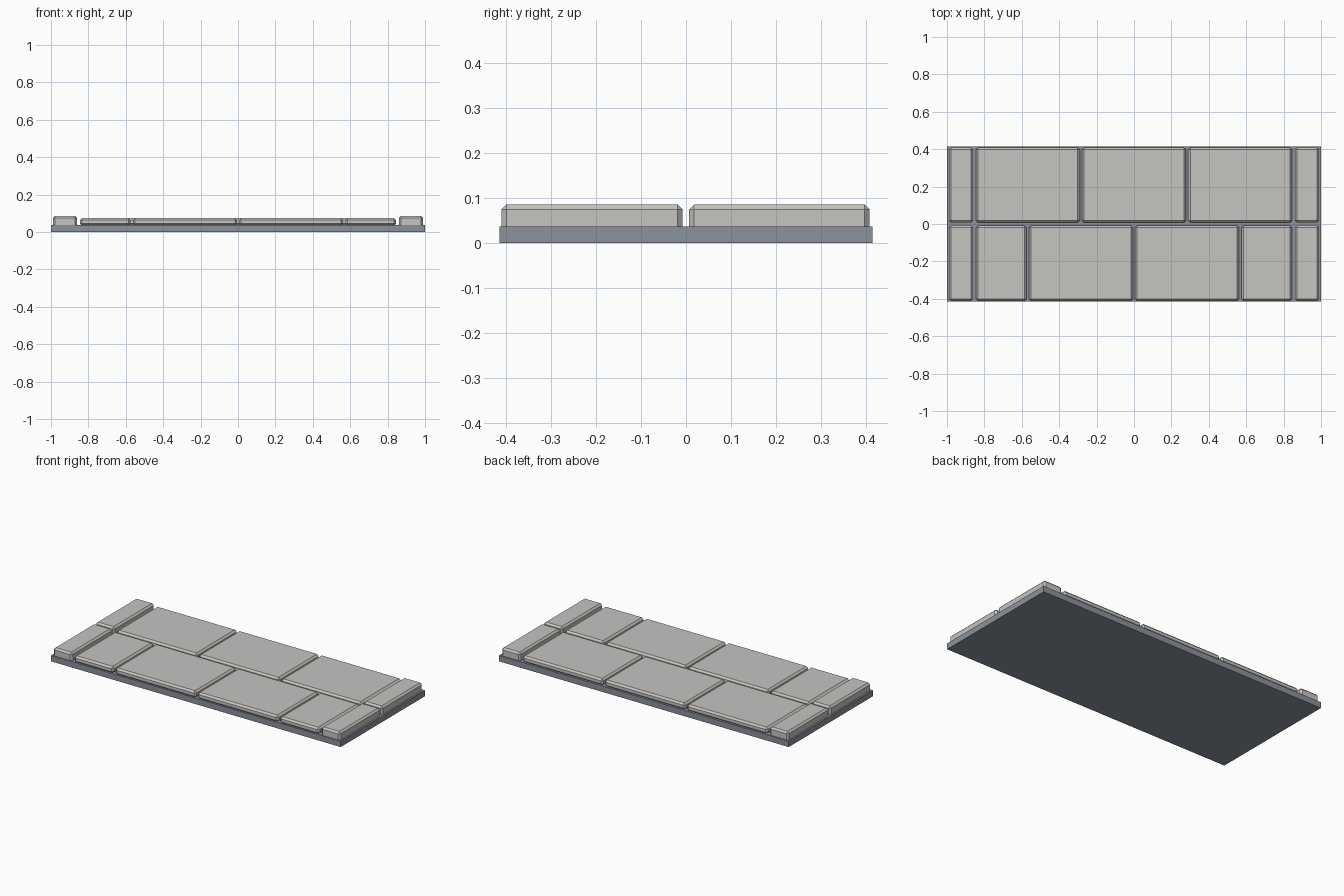
import bpy

if "Cube" in bpy.data.objects:
    bpy.data.objects.remove(bpy.data.objects["Cube"])


def material(name, rgb):
    m = bpy.data.materials.new(name)
    m.diffuse_color = (*rgb, 1)
    m.use_nodes = True
    m.node_tree.nodes["Principled BSDF"].inputs["Base Color"].default_value = m.diffuse_color
    return m


stone = material("warm grey stone", (0.57, 0.555, 0.535))
mortar = material("blue grey mortar", (0.26, 0.29, 0.335))


def block(name, x, y, z, mat, bevel=0):
    """Box spanning the given x, y and z ranges, optionally chamfered."""
    mid = [(a + b) / 2 for a, b in (x, y, z)]
    bpy.ops.mesh.primitive_cube_add(size=1, location=mid)
    ob = bpy.context.object
    ob.name = name
    ob.scale = [b - a for a, b in (x, y, z)]
    bpy.ops.object.transform_apply(location=False, rotation=False, scale=True)
    ob.data.materials.append(mat)
    if bevel:
        mod = ob.modifiers.new("chamfer", 'BEVEL')
        mod.width = bevel
        mod.segments = 1
    return ob


# Mortar bed under the paving
block("base_slab", (-1, 1), (-0.415, 0.415), (0, 0.037), mortar)

# Two staggered courses of paving, each closed by raised kerbs
courses = {
    "front": ((-0.411, -0.008),
              [(-0.845, -0.575), (-0.562, -0.006), (0.006, 0.562), (0.575, 0.845)]),
    "back": ((0.007, 0.409),
             [(-0.845, -0.29), (-0.278, 0.278), (0.29, 0.845)]),
}
for row, (y, spans) in courses.items():
    for i, x in enumerate(spans):
        block(f"{row}_paver_{i + 1}", x, y, (0.033, 0.074), stone, 0.011)
    for side, x in (("left", (-0.99, -0.861)), ("right", (0.861, 0.99))):
        block(f"{row}_kerb_{side}", x, y, (0.022, 0.086), stone, 0.011)
